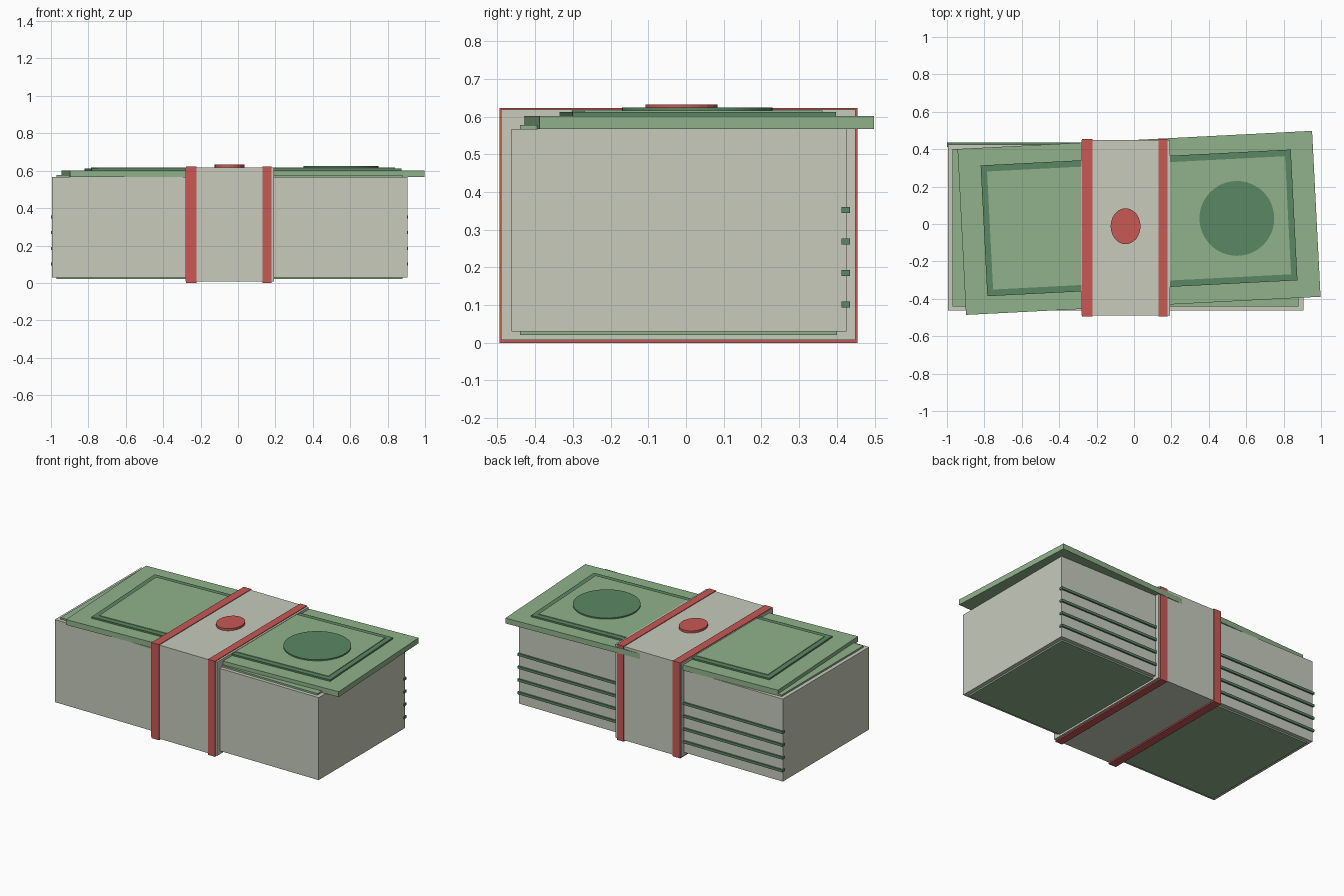
import bpy, bmesh, math
from mathutils import Matrix

if "Cube" in bpy.data.objects:
    bpy.data.objects.remove(bpy.data.objects["Cube"])


def material(name, rgb):
    m = bpy.data.materials.new(name)
    m.diffuse_color = (*rgb, 1)
    m.use_nodes = True
    m.node_tree.nodes["Principled BSDF"].inputs["Base Color"].default_value = m.diffuse_color
    return m


paper = material("paper grey", (0.57, 0.595, 0.50))
green = material("bill green", (0.28, 0.45, 0.26))
dark = material("dark green", (0.105, 0.242, 0.127))
red = material("band red", (0.57, 0.10, 0.09))


def finish(name, bm, mat):
    bmesh.ops.recalc_face_normals(bm, faces=bm.faces)
    me = bpy.data.meshes.new(name)
    bm.to_mesh(me)
    bm.free()
    me.materials.append(mat)
    ob = bpy.data.objects.new(name, me)
    bpy.context.collection.objects.link(ob)
    return ob


def box(name, mat, x, y, z, turn=0):
    """Box from (min, max) ranges, turned about its own centre."""
    bm = bmesh.new()
    bmesh.ops.create_cube(bm, size=1)
    size = [r[1] - r[0] for r in (x, y, z)]
    bmesh.ops.scale(bm, vec=size, verts=bm.verts)
    bmesh.ops.rotate(bm, matrix=Matrix.Rotation(math.radians(turn), 3, 'Z'), verts=bm.verts)
    ob = finish(name, bm, mat)
    ob.location = [(r[0] + r[1]) / 2 for r in (x, y, z)]
    return ob


def disc(name, mat, x, y, z, rx, ry, sides):
    bm = bmesh.new()
    bmesh.ops.create_cone(bm, cap_ends=True, segments=sides, radius1=1, radius2=1, depth=1)
    bmesh.ops.scale(bm, vec=(rx, ry, z[1] - z[0]), verts=bm.verts)
    ob = finish(name, bm, mat)
    ob.location = (x, y, (z[0] + z[1]) / 2)
    return ob


# Paper stack with a thin bill below and above
box("paper_stack", paper, (-0.995, 0.905), (-0.463, 0.425), (0.03, 0.567))
for name, z in (("bottom_bill", (0.02, 0.03)), ("under_bill", (0.567, 0.578))):
    box(name, green, (-0.97, 0.88), (-0.44, 0.40), z)

# Dark edge lines along the back of the stack
for i in range(4):
    zc = 0.102 + i * 0.0833
    box(f"edge_line_{i + 1}", dark, (-1.0, 0.91), (0.412, 0.435), (zc - 0.008, zc + 0.008))


# Slightly turned top bill with dark frame and raised centre panel
def bill_plate(name, mat, length, width, z):
    cx, cy = 0.027, 0.006
    box(name, mat, (cx - length / 2, cx + length / 2), (cy - width / 2, cy + width / 2), z, 2.93)


bill_plate("top_bill", green, 1.898, 0.888, (0.567, 0.602))
bill_plate("bill_frame", dark, 1.66, 0.70, (0.602, 0.612))
bill_plate("bill_panel", green, 1.595, 0.632, (0.608, 0.616))
disc("bill_medallion", dark, 0.55, 0.03, (0.614, 0.624), 0.2, 0.2, 48)

# Paper wrapper with two red strips
box("wrapper", paper, (-0.282, 0.193), (-0.49, 0.45), (0.008, 0.618))
for name, x in (("left_strip", (-0.277, -0.223)), ("right_strip", (0.13, 0.18))):
    box(name, red, x, (-0.495, 0.455), (0.0, 0.622))

# Plain seal on the wrapper
disc("wrapper_seal", red, -0.045, -0.012, (0.616, 0.632), 0.08, 0.096, 24)
